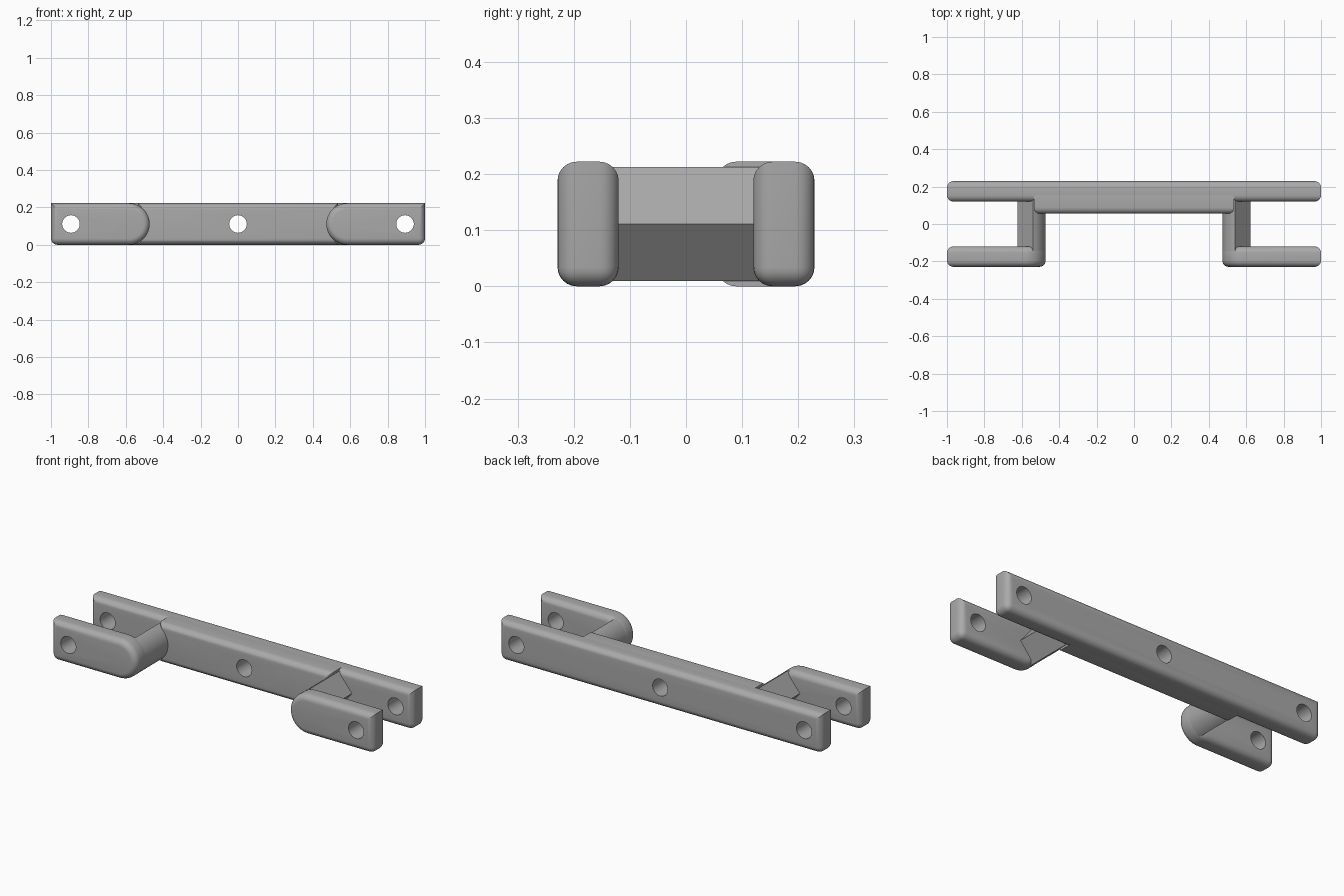
import bpy, bmesh, math
from mathutils import Matrix

cube = bpy.data.objects.get("Cube")
if cube:
    bpy.data.objects.remove(cube, do_unlink=True)

H = 0.222            # overall height
MID = H / 2          # height of the hole axes
ROUND = 0.034        # edge rounding
HUB = 0.583          # x of the rounded tab end

grey = bpy.data.materials.new("plain_grey")
grey.use_nodes = True
grey.diffuse_color = (0.4, 0.4, 0.4, 1)
grey.node_tree.nodes["Principled BSDF"].inputs["Base Color"].default_value = (0.4, 0.4, 0.4, 1)


def arc(cx, cz, r, start, end, n=24):
    """Points on an arc in the xz plane, angles in degrees."""
    angles = [math.radians(start + (end - start) * i / n) for i in range(n + 1)]
    return [(cx + r * math.cos(a), cz + r * math.sin(a)) for a in angles]


def add_mesh(name, bm):
    bmesh.ops.recalc_face_normals(bm, faces=bm.faces[:])
    mesh = bpy.data.meshes.new(name)
    bm.to_mesh(mesh)
    bm.free()
    mesh.materials.append(grey)
    obj = bpy.data.objects.new(name, mesh)
    bpy.context.collection.objects.link(obj)
    return obj


def extruded(name, profile, y0, y1, rounded=True):
    """Extrude an xz profile along y, rounding its rims and low end edges."""
    bm = bmesh.new()
    face = bm.faces.new([bm.verts.new((x, y0, z)) for x, z in profile])
    new = bmesh.ops.extrude_face_region(bm, geom=[face])["geom"]
    bmesh.ops.translate(bm, vec=(0, y1 - y0, 0),
                        verts=[v for v in new if isinstance(v, bmesh.types.BMVert)])
    if rounded:
        def wanted(e):
            a, b = (v.co for v in e.verts)
            rim = abs(a.y - b.y) < 1e-5
            low_end = abs(a.x) > 0.99 and a.z < 0.01 and b.z < 0.01
            return rim or low_end
        bmesh.ops.bevel(bm, geom=[e for e in bm.edges if wanted(e)], offset=ROUND,
                        offset_type='OFFSET', segments=6, profile=0.5,
                        affect='EDGES', clamp_overlap=True)
    return add_mesh(name, bm)


def rectangle(x0, x1):
    return [(x0, 0), (x1, 0), (x1, H), (x0, H)]


def mirrored(profile, side):
    return [(x * side, z) for x, z in profile]


# Long back bar and its thicker middle
bar = extruded("back_bar", rectangle(-1, 1), 0.12, 0.229)
block = extruded("middle_block", rectangle(-0.535, 0.535), 0.055, 0.2)
parts = [bar, block]
drilled = [bar, block]

# Front tabs, each joined to the bar by a wedge-backed round post
tab_profile = [(1, 0), (1, H)] + arc(HUB, MID, MID, 90, 270)
post_profile = [(0.623, MID)] + arc(HUB, MID, MID - 0.001, 113, 247)
for side, label in ((1, "left"), (-1, "right")):
    tab = extruded(label + "_front_tab", mirrored(tab_profile, side), -0.229, -0.12)
    post = extruded(label + "_post", mirrored(post_profile, side), -0.19, 0.16, False)
    parts += [tab, post]
    drilled.append(tab)

# Through holes along y
bm = bmesh.new()
for x in (-0.893, 0, 0.893):
    place = Matrix.Translation((x, 0, MID)) @ Matrix.Rotation(math.pi / 2, 4, 'X')
    bmesh.ops.create_cone(bm, cap_ends=True, segments=40, radius1=0.047,
                          radius2=0.047, depth=1, matrix=place)
drill = add_mesh("hole_cutter", bm)
drill.hide_render = True
drill.hide_set(True)
for obj in drilled:
    cut = obj.modifiers.new("holes", 'BOOLEAN')
    cut.operation = 'DIFFERENCE'
    cut.solver = 'EXACT'
    cut.object = drill
    bpy.context.view_layer.objects.active = obj
    bpy.ops.object.modifier_apply(modifier=cut.name)
bpy.data.objects.remove(drill, do_unlink=True)

# Smooth the rounded edges, keep creases
bpy.ops.object.select_all(action='DESELECT')
for obj in parts:
    obj.select_set(True)
bpy.context.view_layer.objects.active = bar
bpy.ops.object.shade_smooth_by_angle(angle=math.radians(30))
